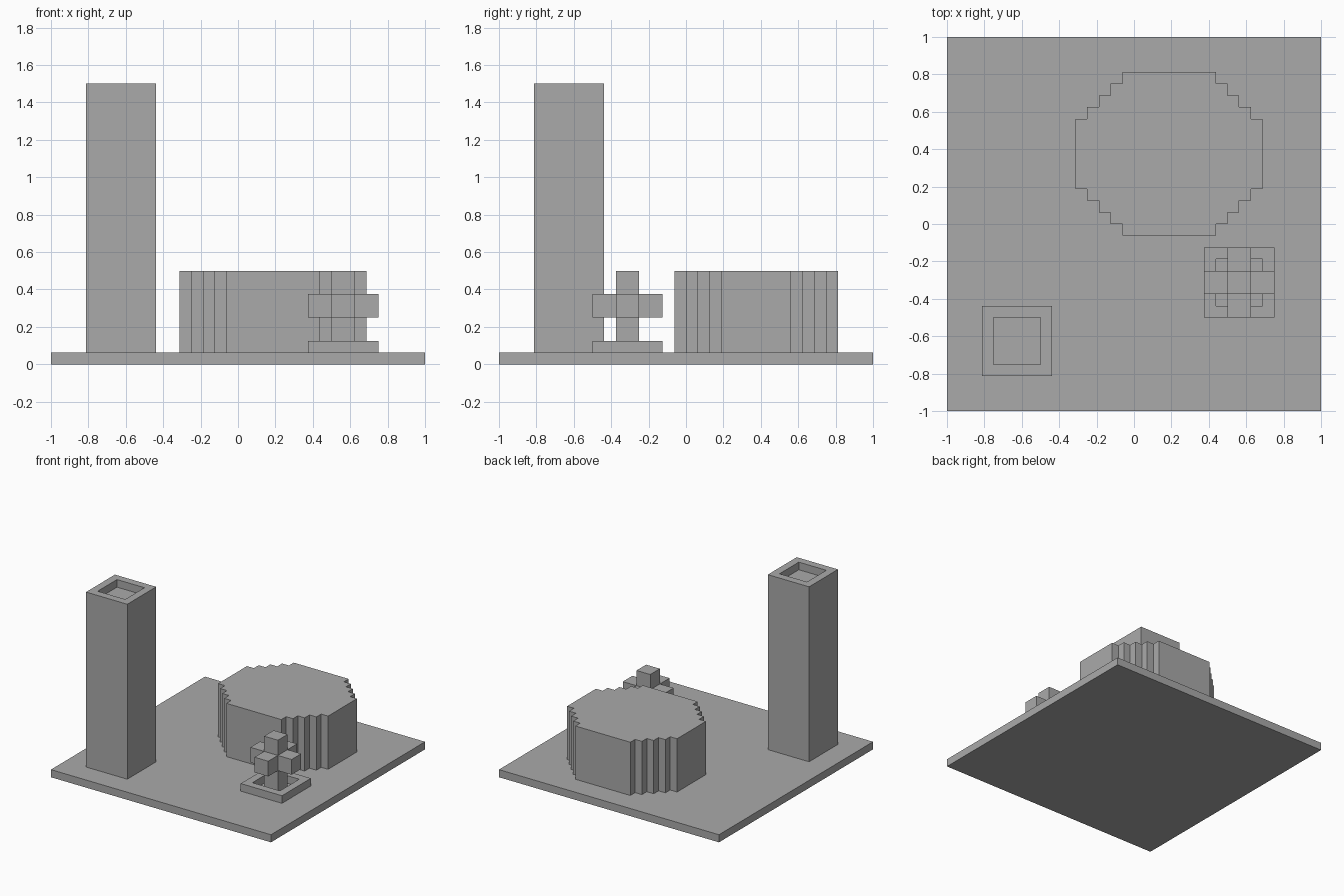
import bpy
import bmesh

U = 1 / 16  # grid step shared by every part

cube = bpy.data.objects.get("Cube")
if cube:
    bpy.data.objects.remove(cube, do_unlink=True)

grey = bpy.data.materials.new("plain grey")
grey.use_nodes = True
grey.diffuse_color = (0.4, 0.4, 0.4, 1)
grey.node_tree.nodes["Principled BSDF"].inputs["Base Color"].default_value = (0.4, 0.4, 0.4, 1)


def prism(name, outline, z0, z1, recess=0, open_floor=False):
    """Extrude an outline given in grid steps, optionally sinking its top inside a one-step rim."""
    bm = bmesh.new()
    bottom = bm.faces.new([bm.verts.new((x * U, y * U, z0 * U)) for x, y in outline])
    result = bmesh.ops.extrude_face_region(bm, geom=[bottom], use_keep_orig=True)
    top = next(g for g in result["geom"] if isinstance(g, bmesh.types.BMFace))
    bmesh.ops.translate(bm, verts=top.verts[:], vec=(0, 0, (z1 - z0) * U))
    bmesh.ops.recalc_face_normals(bm, faces=bm.faces[:])
    if recess:
        bmesh.ops.inset_region(bm, faces=[top], thickness=U, use_even_offset=True)
        result = bmesh.ops.extrude_face_region(bm, geom=[top])
        floor = next(g for g in result["geom"] if isinstance(g, bmesh.types.BMFace))
        bmesh.ops.translate(bm, verts=floor.verts[:], vec=(0, 0, -recess * U))
        if top.is_valid:
            bmesh.ops.delete(bm, geom=[top], context="FACES_ONLY")
        if open_floor:
            bmesh.ops.delete(bm, geom=[floor, bottom], context="FACES_ONLY")
    mesh = bpy.data.meshes.new(name)
    bm.to_mesh(mesh)
    bm.free()
    mesh.materials.append(grey)
    obj = bpy.data.objects.new(name, mesh)
    bpy.context.collection.objects.link(obj)
    return obj


def rect(cx, cy, hx, hy):
    return [(cx - hx, cy - hy), (cx + hx, cy - hy), (cx + hx, cy + hy), (cx - hx, cy + hy)]


# Ground slab
prism("ground_slab", rect(0, 0, 16, 16), 0, 1)

# Tall tower with a sunken roof
prism("tower", rect(-10, -10, 3, 3), 1, 24, recess=1)

# Round hall with stepped corners: one quarter of the outline, mirrored
quarter = [(8, 3)]
for i in range(4):
    quarter += [(7 - i, 3 + i), (7 - i, 4 + i)]
half = quarter + [(-x, y) for x, y in reversed(quarter)]
ring = half + [(x, -y) for x, y in reversed(half)]
prism("round_hall", [(x + 3, y + 6) for x, y in ring], 1, 8)

# Square fountain basin with a post and four arms
FX, FY = 9, -5
prism("basin_rim", rect(FX, FY, 3, 3), 1, 2, recess=1, open_floor=True)
prism("fountain_post", rect(FX, FY, 1, 1), 1, 8)
for side, dx, dy in (("left", 1, 0), ("right", -1, 0), ("back", 0, 1), ("front", 0, -1)):
    prism("fountain_arm_" + side, rect(FX + 2 * dx, FY + 2 * dy, 1, 1), 4, 6)
